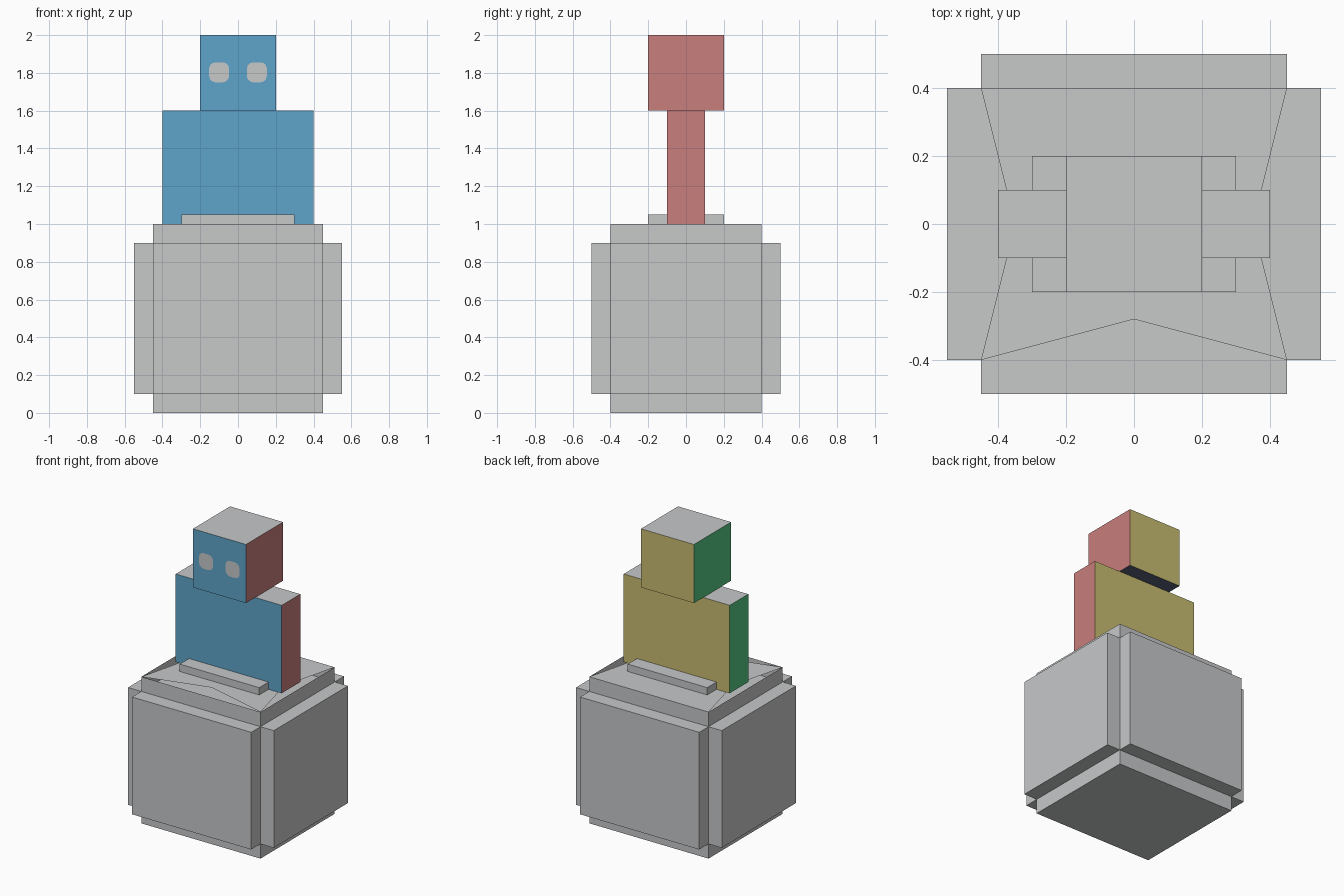
import bpy, bmesh, math
from mathutils import Vector

if "Cube" in bpy.data.objects:
    bpy.data.objects.remove(bpy.data.objects["Cube"])


def material(name, rgb):
    m = bpy.data.materials.new(name)
    lin = [((c / 255 + 0.055) / 1.055) ** 2.4 for c in rgb]
    m.diffuse_color = (*lin, 1)
    m.use_nodes = True
    m.node_tree.nodes["Principled BSDF"].inputs["Base Color"].default_value = m.diffuse_color
    return m


GREY = material("light grey", (199, 200, 201))
BLUE = material("blue", (95, 165, 202))
RED = material("red", (200, 126, 124))
YELLOW = material("yellow", (200, 188, 113))
GREEN = material("green", (84, 200, 132))
NAVY = material("slate", (87, 95, 117))

# One colour per facing direction
SIDES = [(GREY, (0, 0, 1)), (BLUE, (0, -1, 0)), (RED, (1, 0, 0)),
         (YELLOW, (0, 1, 0)), (GREEN, (-1, 0, 0)), (NAVY, (0, 0, -1))]


def finish(name, bm, mats):
    mesh = bpy.data.meshes.new(name)
    bm.to_mesh(mesh)
    bm.free()
    for m in mats:
        mesh.materials.append(m)
    ob = bpy.data.objects.new(name, mesh)
    bpy.context.collection.objects.link(ob)
    return ob


def box_mesh(lo, hi):
    bm = bmesh.new()
    bmesh.ops.create_cube(bm, size=1)
    for v in bm.verts:
        v.co = [(a + b) / 2 + c * (b - a) for a, b, c in zip(lo, hi, v.co)]
    bm.normal_update()
    return bm


def box(name, lo, hi, by_side=False):
    bm = box_mesh(lo, hi)
    if by_side:
        for f in bm.faces:
            f.material_index = max(range(6), key=lambda i: f.normal.dot(Vector(SIDES[i][1])))
    return finish(name, bm, [s[0] for s in SIDES] if by_side else [GREY])


# Pedestal: open box whose top has a triangular notch on three sides
bm = box_mesh((-0.45, -0.4, 0), (0.45, 0.4, 1))
top = [f for f in bm.faces if f.normal.z > 0.9]
bmesh.ops.delete(bm, geom=top, context='FACES_ONLY')
outline = [(-0.45, -0.4), (0, -0.28), (0.45, -0.4), (0.35, 0),
           (0.45, 0.4), (-0.45, 0.4), (-0.35, 0)]
bm.faces.new([bm.verts.new((x, y, 1)) for x, y in outline])
bmesh.ops.remove_doubles(bm, verts=bm.verts, dist=1e-4)
finish("pedestal", bm, [GREY])

# Inner floor under the notches
bm = bmesh.new()
bm.faces.new([bm.verts.new((x, y, 0.9)) for x, y in
              ((-0.35, -0.3), (0.35, -0.3), (0.35, 0.3), (-0.35, 0.3))])
finish("inner_floor", bm, [GREY])

# Raised slabs on the four sides of the pedestal
box("front_panel", (-0.45, -0.5, 0.1), (0.45, -0.3, 0.9))
box("back_panel", (-0.45, 0.3, 0.1), (0.45, 0.5, 0.9))
box("left_panel", (-0.55, -0.4, 0.1), (-0.35, 0.4, 0.9))
box("right_panel", (0.35, -0.4, 0.1), (0.55, 0.4, 0.9))

# Plate, torso and head
box("standing_plate", (-0.3, -0.2, 1), (0.3, 0.2, 1.05))
box("torso", (-0.4, -0.1, 1), (0.4, 0.1, 1.6), True)
box("head", (-0.2, -0.2, 1.6), (0.2, 0.2, 2), True)

# Eyes: flat rounded squares on the face
for name, cx in (("left_eye", -0.1), ("right_eye", 0.1)):
    bm = bmesh.new()
    ring = []
    for i in range(16):
        a = 2 * math.pi * (i + 0.5) / 16
        c, s = math.cos(a), math.sin(a)
        ring.append(bm.verts.new((cx + 0.054 * math.copysign(abs(c) ** 0.65, c), -0.202,
                                  1.803 + 0.054 * math.copysign(abs(s) ** 0.65, s))))
    bm.faces.new(ring)
    finish(name, bm, [GREY])
